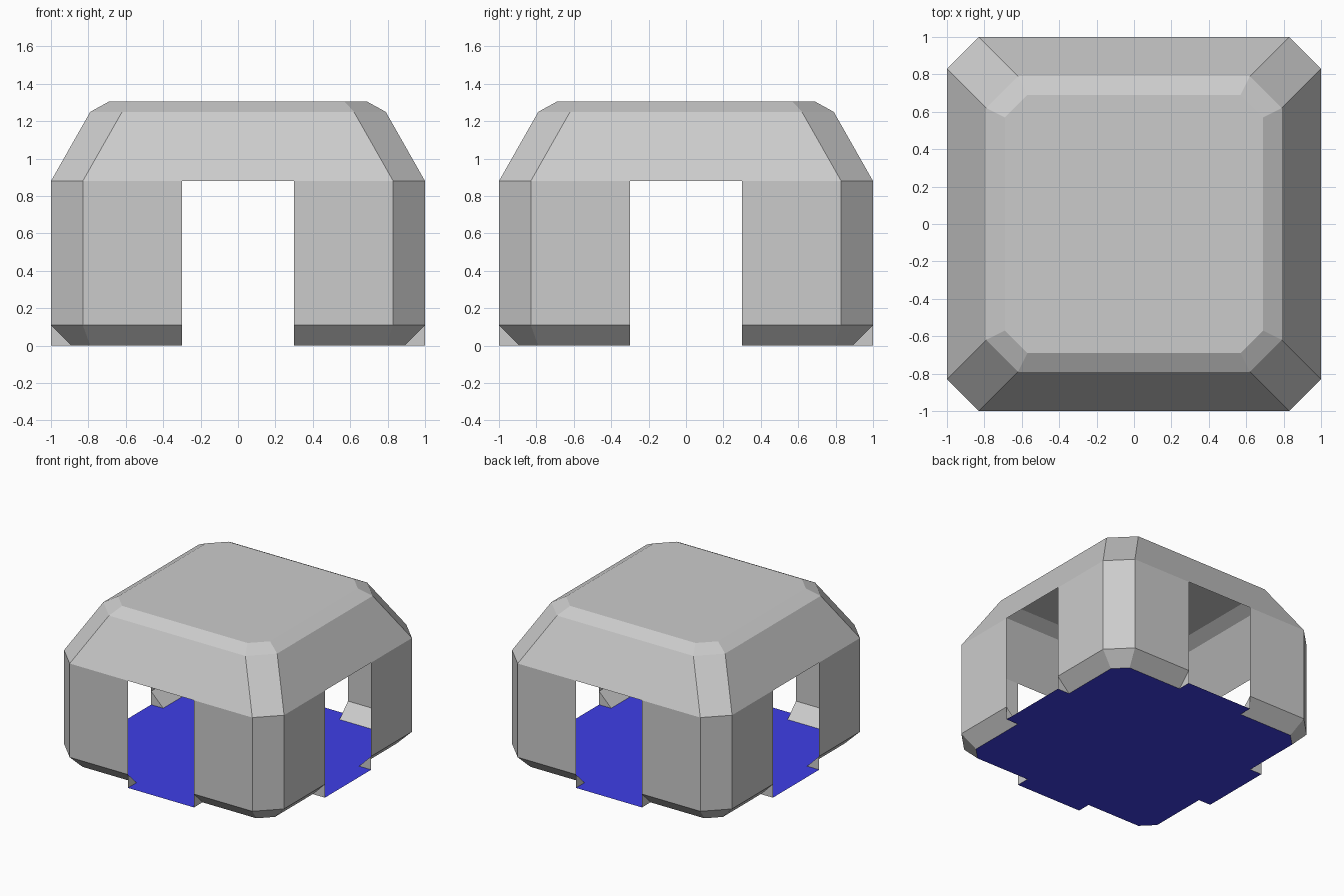
import bpy, bmesh
from mathutils import Matrix, Vector

if "Cube" in bpy.data.objects:
    bpy.data.objects.remove(bpy.data.objects["Cube"])

DOOR = 0.3  # half width of each doorway


def around(points):
    """Repeat the points of the front side on all four sides."""
    out = []
    for k in range(4):
        turn = Matrix.Rotation(k * 1.5707963, 3, 'Z')
        out += [turn @ Vector(p) for p in points]
    return out


def finish(bm, name):
    bmesh.ops.remove_doubles(bm, verts=bm.verts, dist=0.0005)
    mesh = bpy.data.meshes.new(name)
    bm.to_mesh(mesh)
    bm.free()
    obj = bpy.data.objects.new(name, mesh)
    bpy.context.collection.objects.link(obj)
    return obj


def shell(name, profile, doors):
    """Stack octagonal rings (half width, corner start, height)."""
    bm = bmesh.new()
    rings = []
    for h, c, z in profile:
        side = [(-c, -h, z), (-DOOR, -h, z), (DOOR, -h, z), (c, -h, z)] if doors \
            else [(-c, -h, z), (c, -h, z)]
        rings.append([bm.verts.new(p) for p in around(side)])
    for lo, hi in zip(rings, rings[1:]):
        n = len(lo)
        for i in range(n):
            if doors and i % 4 == 1:
                continue  # leave the doorway open
            j = (i + 1) % n
            bm.faces.new((lo[i], lo[j], hi[j], hi[i]))
    if not doors:
        bm.faces.new(rings[-1])
    return bm


# Walls with a bevelled foot and an open doorway on each side
bm = shell("walls", [(0.89, 0.79, 0), (1, 0.83, 0.11), (1, 0.83, 0.88)], True)
# Small triangular cheeks closing the foot beside each doorway
for s in (-1, 1):
    tri = around([(s * DOOR, -1, 0), (s * DOOR, -1, 0.11), (s * DOOR, -0.89, 0)])
    for k in range(4):
        t = tri[3 * k:3 * k + 3]
        bm.faces.new([bm.verts.new(p) for p in (t if s > 0 else t[::-1])])
finish(bm, "walls")

# Sloped roof with a shallow bevel round the flat top
finish(shell("roof", [(1, 0.83, 0.88), (0.79, 0.62, 1.25), (0.69, 0.57, 1.305)], False), "roof")

# Blue floor reaching out through the doorways
bm = bmesh.new()
outline = around([(-0.79, -0.89, 0), (-DOOR, -0.89, 0), (-DOOR, -1, 0),
                  (DOOR, -1, 0), (DOOR, -0.89, 0), (0.79, -0.89, 0)])
bm.faces.new([bm.verts.new(p) for p in outline])
floor = finish(bm, "floor")
blue = bpy.data.materials.new("blue")
blue.diffuse_color = (0.05, 0.05, 0.8, 1)
blue.use_nodes = True
blue.node_tree.nodes["Principled BSDF"].inputs["Base Color"].default_value = blue.diffuse_color
floor.data.materials.append(blue)
